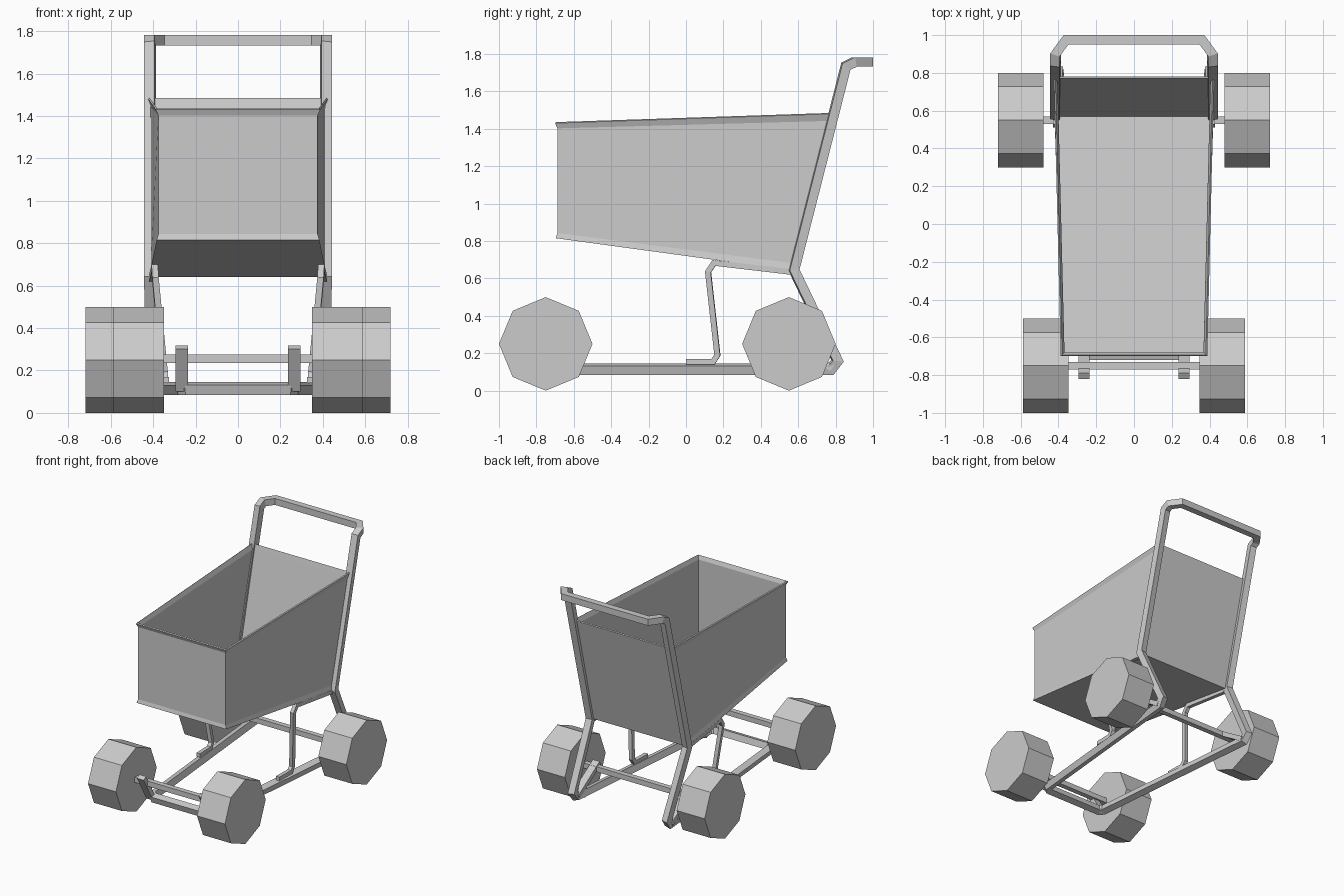
import bpy, bmesh, math
from mathutils import Vector

if "Cube" in bpy.data.objects:
    bpy.data.objects.remove(bpy.data.objects["Cube"])

GREY = (0.6, 0.6, 0.6, 1)
metal = bpy.data.materials.new("plain_grey")
metal.use_nodes = True
metal.diffuse_color = GREY
metal.node_tree.nodes["Principled BSDF"].inputs["Base Color"].default_value = GREY


def finish(bm, name, mirror=False):
    """Turn a bmesh into a flat-shaded object, optionally mirrored across x."""
    bmesh.ops.recalc_face_normals(bm, faces=bm.faces)
    mesh = bpy.data.meshes.new(name)
    bm.to_mesh(mesh)
    bm.free()
    mesh.materials.append(metal)
    ob = bpy.data.objects.new(name, mesh)
    bpy.context.collection.objects.link(ob)
    if mirror:
        ob.modifiers.new("Mirror", 'MIRROR')
    return ob


def tube(name, path, width, depth, side, caps=True, mirror=True):
    """Sweep a rectangle along a path with mitred corners."""
    pts = [Vector(p) for p in path]
    dirs = [(b - a).normalized() for a, b in zip(pts, pts[1:])]
    u = Vector(side)
    u = (u - dirs[0] * u.dot(dirs[0])).normalized()
    v = dirs[0].cross(u)
    corners = [pts[0] + u * width / 2 * a + v * depth / 2 * b
               for a, b in ((-1, -1), (1, -1), (1, 1), (-1, 1))]
    bm = bmesh.new()
    rings = [[bm.verts.new(c) for c in corners]]
    for i, d in enumerate(dirs):
        end = pts[i + 1]
        plane = d + dirs[i + 1] if i + 1 < len(dirs) else d
        corners = [c + d * ((end - c).dot(plane) / d.dot(plane)) for c in corners]
        rings.append([bm.verts.new(c) for c in corners])
    for r, s in zip(rings, rings[1:]):
        for k in range(4):
            bm.faces.new((r[k], r[k - 1], s[k - 1], s[k]))
    if caps:
        bm.faces.new(rings[0])
        bm.faces.new(rings[-1])
    return finish(bm, name, mirror)


def wheel(name, x, y):
    """Eight-sided solid wheel lying along x."""
    bpy.ops.mesh.primitive_cylinder_add(
        vertices=8, radius=0.25, depth=0.24,
        location=(x, y, 0.25), rotation=(0, math.pi / 2, 0))
    ob = bpy.context.object
    ob.name = name
    ob.data.materials.append(metal)


# Wheels
for label, sign in (("left", 1), ("right", -1)):
    wheel("front_wheel_" + label, sign * 0.468, -0.75)
    wheel("rear_wheel_" + label, sign * 0.6, 0.55)

# Axles
for name, y, half in (("front_axle", -0.75, 0.36), ("rear_axle", 0.55, 0.5)):
    tube(name, [(-half, y, 0.255), (half, y, 0.255)], 0.04, 0.04, (0, 1, 0), mirror=False)

# One bent tube: handle, posts and base
tube("frame", [(0, 0.975, 1.757), (0.36, 0.975, 1.757), (0.415, 0.9, 1.757),
               (0.415, 0.855, 1.735), (0.415, 0.577, 0.645), (0.405, 0.81, 0.16),
               (0.4, 0.775, 0.115), (0.265, -0.665, 0.115), (0.24, -0.69, 0.115),
               (0, -0.69, 0.115)], 0.05, 0.05, (0, 1, 0), caps=False)

# Basket supports standing on the base
tube("basket_support", [(0.34, 0, 0.155), (0.345, 0.145, 0.155), (0.347, 0.168, 0.19),
                        (0.39, 0.118, 0.635), (0.393, 0.15, 0.683), (0.405, 0.56, 0.635)],
     0.03, 0.03, (1, 0, 0))

# Axle brackets
tube("front_bracket", [(0.265, -0.69, 0.11), (0.265, -0.805, 0.31)], 0.058, 0.035, (1, 0, 0))
tube("rear_bracket", [(0.4, 0.78, 0.12), (0.4, 0.52, 0.285)], 0.058, 0.035, (1, 0, 0))

# Basket: tapered open box with slightly flared top and bottom edges
bm = bmesh.new()
rings = []
for t, flare in ((0, 0.008), (0.045, 0), (0.955, 0), (1, 0.012)):
    fx, bx = 0.376 + flare, 0.412 + flare
    fy, fz = -0.688 - flare, 0.815 + 0.615 * t
    by, bz = 0.575 + 0.205 * t, 0.642 + 0.838 * t
    rings.append([bm.verts.new(p) for p in
                  ((-fx, fy, fz), (fx, fy, fz), (bx, by, bz), (-bx, by, bz))])
for r, s in zip(rings, rings[1:]):
    for k in range(4):
        bm.faces.new((r[k - 1], r[k], s[k], s[k - 1]))
bm.faces.new(rings[0][::-1])
basket = finish(bm, "basket")
solid = basket.modifiers.new("Thickness", 'SOLIDIFY')
solid.thickness = 0.012
solid.offset = -1
